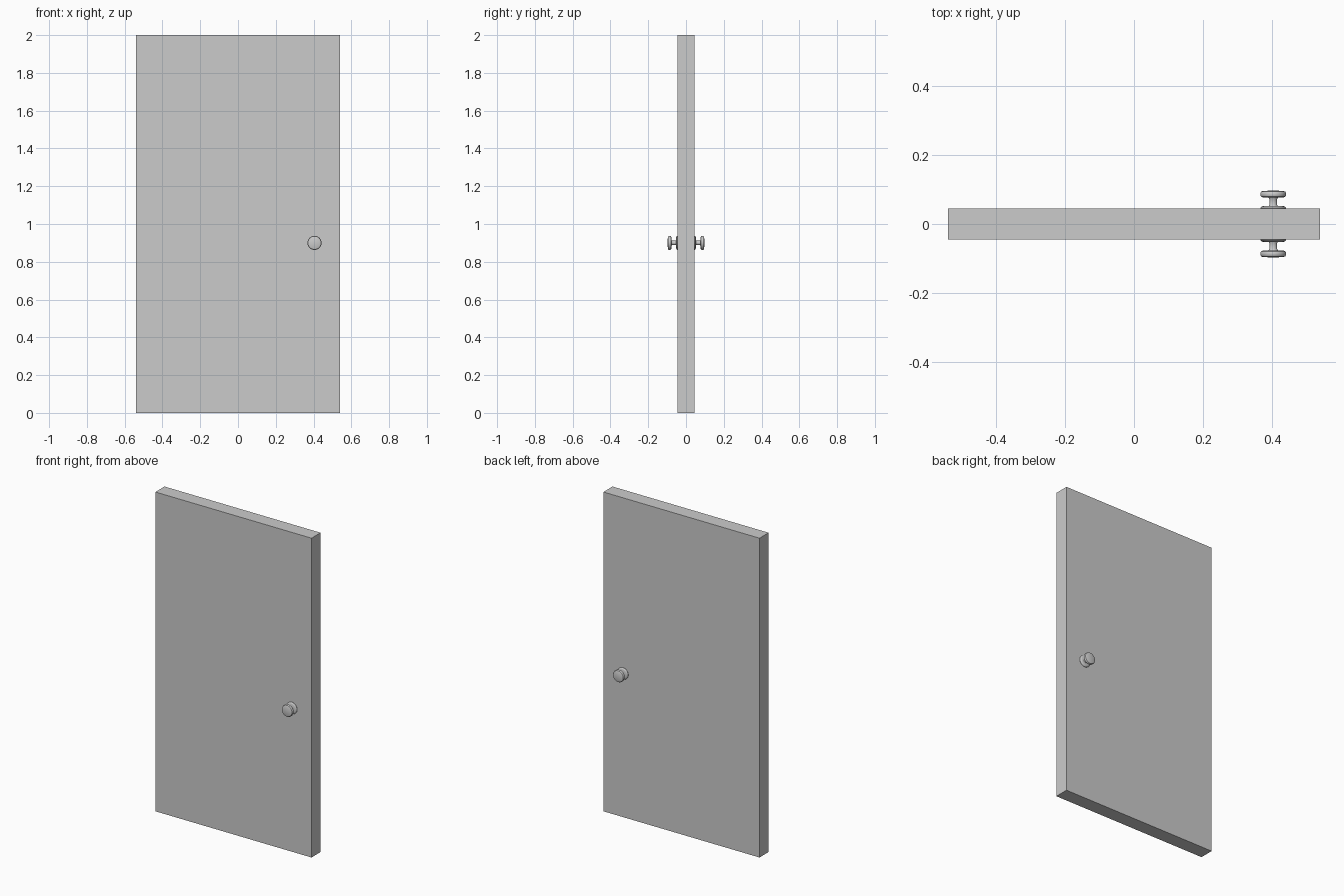
import bpy, bmesh, math
from mathutils import Matrix

if "Cube" in bpy.data.objects:
    bpy.data.objects.remove(bpy.data.objects["Cube"])

W, T, H = 1.082, 0.09, 2.0
KX, KZ = 0.405, 0.90

# (radius, distance from the door's mid plane), from door outwards
ROSETTE = [(0.0, 0.042), (0.037, 0.042), (0.037, 0.047), (0.034, 0.0505), (0.027, 0.053), (0.0, 0.053)]
KNOB = [(0.0, 0.050), (0.014, 0.050), (0.0115, 0.056), (0.0115, 0.072), (0.014, 0.077),
        (0.031, 0.0775), (0.036, 0.080), (0.0375, 0.084), (0.0375, 0.090),
        (0.035, 0.094), (0.029, 0.0965), (0.0, 0.097)]


def add_object(name, bm):
    bmesh.ops.recalc_face_normals(bm, faces=bm.faces)
    mesh = bpy.data.meshes.new(name)
    bm.to_mesh(mesh)
    bm.free()
    obj = bpy.data.objects.new(name, mesh)
    bpy.context.collection.objects.link(obj)
    return obj


def lathe(name, profile, side, steps=32):
    """Spin a profile about the y axis and place it at the handle position."""
    bm = bmesh.new()
    verts = [bm.verts.new((r, side * d, 0)) for r, d in profile]
    edges = [bm.edges.new(pair) for pair in zip(verts, verts[1:])]
    bmesh.ops.spin(bm, geom=verts + edges, cent=(0, 0, 0), axis=(0, 1, 0),
                   angle=math.tau, steps=steps, use_duplicate=False)
    bmesh.ops.remove_doubles(bm, verts=bm.verts, dist=1e-5)
    bmesh.ops.translate(bm, verts=bm.verts, vec=(KX, 0, KZ))
    obj = add_object(name, bm)
    bpy.ops.object.select_all(action='DESELECT')
    obj.select_set(True)
    bpy.context.view_layer.objects.active = obj
    bpy.ops.object.shade_smooth_by_angle(angle=math.radians(35))


# Door slab
bm = bmesh.new()
bmesh.ops.create_cube(bm, size=1, matrix=Matrix.Translation((0, 0, H / 2)) @ Matrix.Diagonal((W, T, H, 1)))
add_object("door_panel", bm)

# Matching rosette and knob on both faces
for label, side in (("front", -1), ("back", 1)):
    lathe(label + "_rosette", ROSETTE, side)
    lathe(label + "_knob", KNOB, side)
